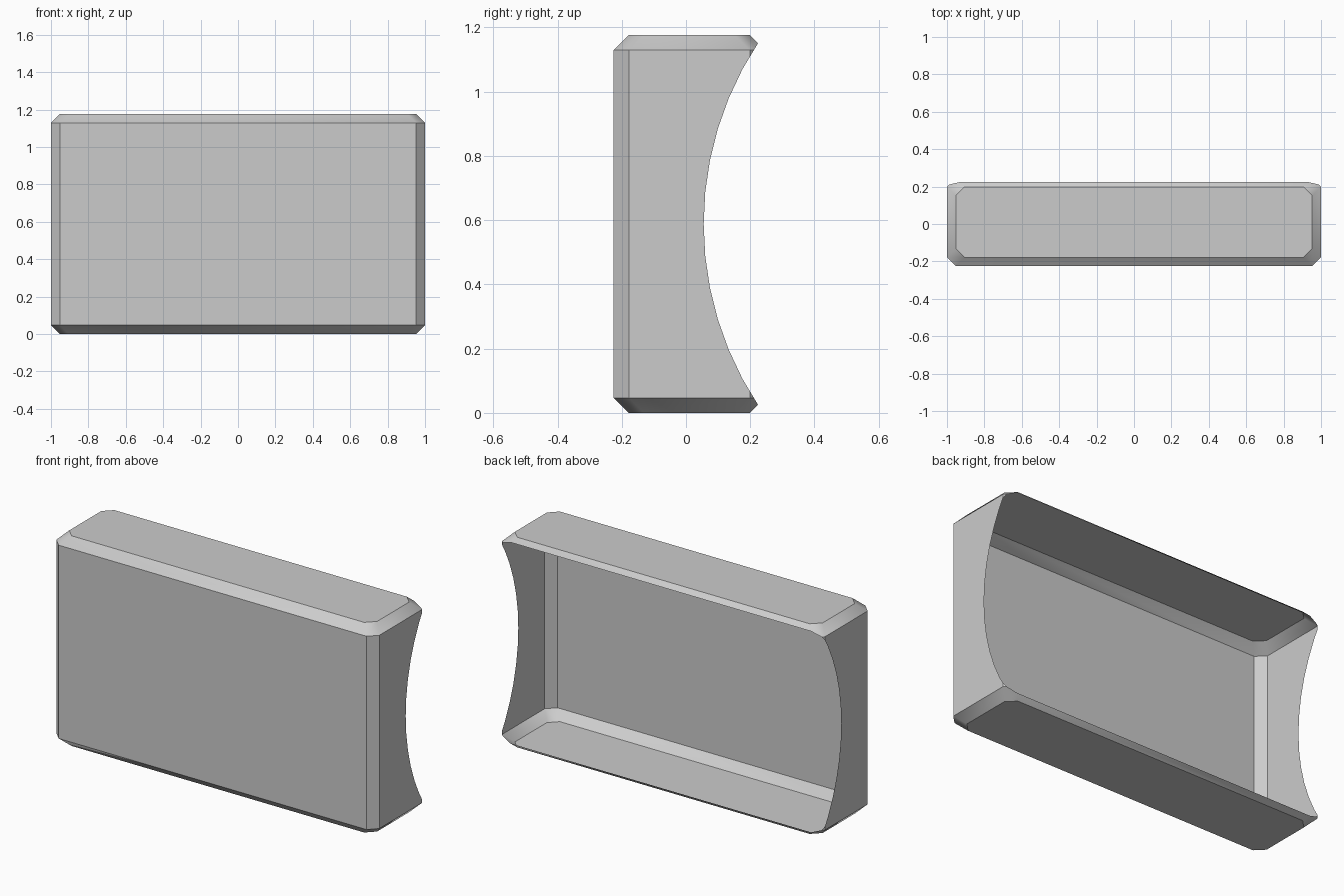
import bpy
import bmesh
import math
from mathutils import Matrix

if "Cube" in bpy.data.objects:
    bpy.data.objects.remove(bpy.data.objects["Cube"])

HALF_W, HEIGHT = 1.0, 1.176
FRONT, BACK = -0.225, 0.246
CHAMFER = 0.047
RADIUS, AXIS_Y, AXIS_Z = 1.022, 1.077, HEIGHT / 2

grey = bpy.data.materials.new("light_grey")
grey.use_nodes = True
colour = (0.6, 0.6, 0.6, 1)
grey.diffuse_color = colour
grey.node_tree.nodes["Principled BSDF"].inputs["Base Color"].default_value = colour


def make_object(name, bm):
    bmesh.ops.recalc_face_normals(bm, faces=bm.faces)
    mesh = bpy.data.meshes.new(name)
    bm.to_mesh(mesh)
    bm.free()
    mesh.materials.append(grey)
    obj = bpy.data.objects.new(name, mesh)
    bpy.context.collection.objects.link(obj)
    return obj


def octagon(bm, inset, z):
    """Rectangle with cut corners, shrunk by inset."""
    x, c = HALF_W - inset, CHAMFER
    f, b = FRONT + inset, BACK - inset
    outline = [(x, f + c), (x, b - c), (x - c, b), (c - x, b),
               (-x, b - c), (-x, f + c), (c - x, f), (x - c, f)]
    return [bm.verts.new((px, py, z)) for px, py in outline]


# Casing: chamfered block lofted through four outlines
bm = bmesh.new()
rings = [octagon(bm, CHAMFER, 0), octagon(bm, 0, CHAMFER),
         octagon(bm, 0, HEIGHT - CHAMFER), octagon(bm, CHAMFER, HEIGHT)]
for low, high in zip(rings, rings[1:]):
    for i in range(8):
        j = (i + 1) % 8
        bm.faces.new((low[i], low[j], high[j], high[i]))
bm.faces.new(rings[0][::-1])
bm.faces.new(rings[-1])
casing = make_object("casing", bm)

# Cylinder that scoops out the back
bm = bmesh.new()
bmesh.ops.create_cone(bm, cap_ends=True, segments=64, radius1=RADIUS,
                      radius2=RADIUS, depth=3)
bmesh.ops.transform(bm, verts=bm.verts, matrix=Matrix.Translation(
    (0, AXIS_Y, AXIS_Z)) @ Matrix.Rotation(math.pi / 2, 4, "Y"))
cutter = make_object("scoop_cutter", bm)
cutter.hide_render = True

scoop = casing.modifiers.new("scoop", "BOOLEAN")
scoop.operation = "DIFFERENCE"
scoop.solver = "EXACT"
scoop.object = cutter
bpy.context.view_layer.objects.active = casing
casing.select_set(True)
cutter.select_set(False)
bpy.ops.object.modifier_apply(modifier="scoop")
bpy.data.objects.remove(cutter)

# Open the back: drop the faces lying on the scoop
bm = bmesh.new()
bm.from_mesh(casing.data)


def on_scoop(face):
    return abs(face.normal.x) < 0.01 and all(
        abs(math.hypot(v.co.y - AXIS_Y, v.co.z - AXIS_Z) - RADIUS) < 0.004
        for v in face.verts)


bmesh.ops.delete(bm, geom=[f for f in bm.faces if on_scoop(f)], context="FACES")
for f in bm.faces:
    f.material_index = 0
bm.to_mesh(casing.data)
bm.free()
bpy.ops.object.shade_smooth_by_angle(angle=math.radians(32))
